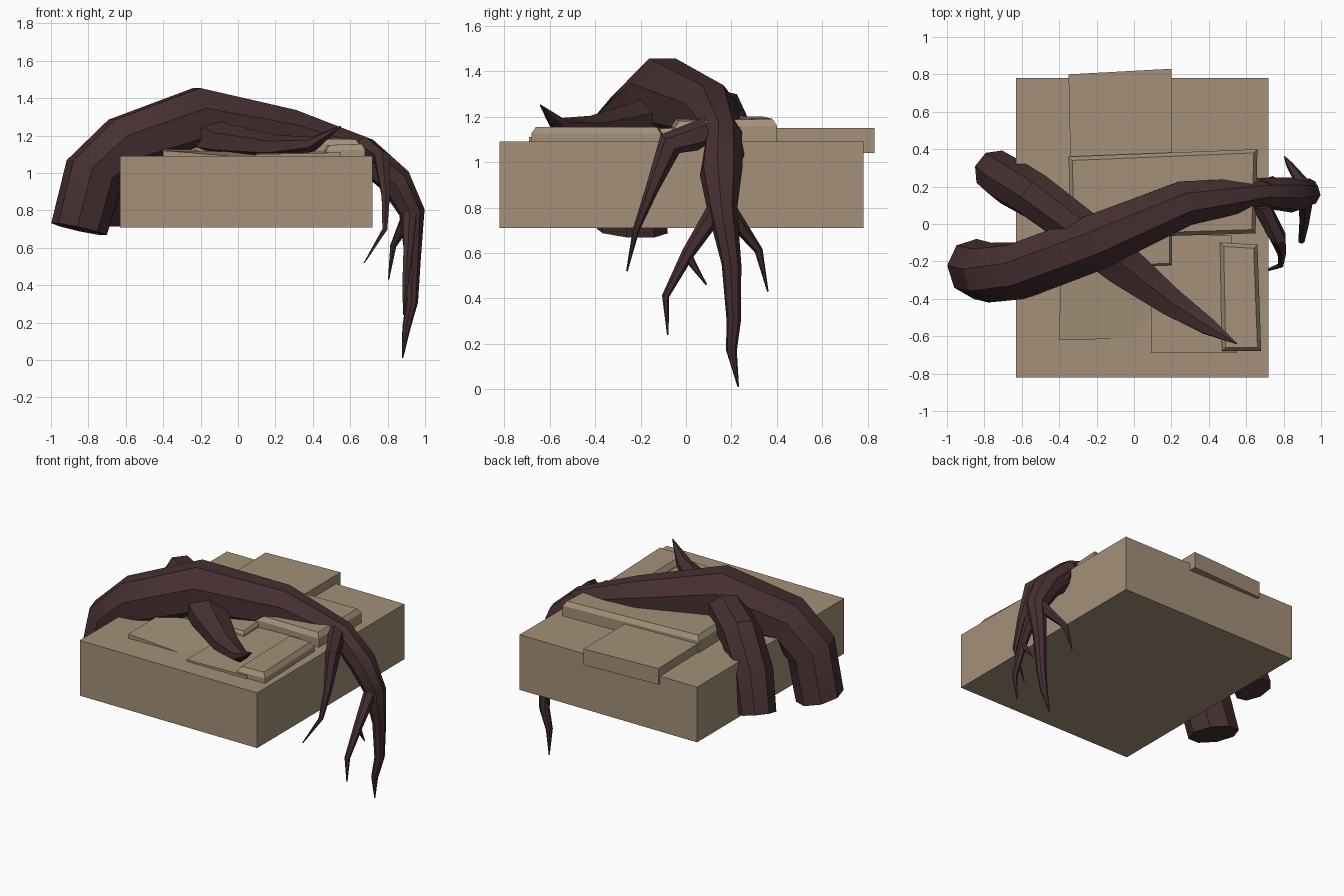
import bpy, math
from mathutils import Vector

cube = bpy.data.objects.get("Cube")
if cube:
    bpy.data.objects.remove(cube, do_unlink=True)


def material(name, rgb):
    mat = bpy.data.materials.new(name)
    mat.use_nodes = True
    mat.diffuse_color = (*rgb, 1)
    mat.node_tree.nodes["Principled BSDF"].inputs["Base Color"].default_value = (*rgb, 1)
    return mat


STONE = material("sandy stone", (0.37, 0.28, 0.19))
BARK = material("dark bark", (0.062, 0.029, 0.031))


def add_mesh(name, verts, faces, mat):
    mesh = bpy.data.meshes.new(name)
    mesh.from_pydata(verts, [], faces)
    mesh.materials.append(mat)
    obj = bpy.data.objects.new(name, mesh)
    bpy.context.collection.objects.link(obj)
    # consistent outward normals
    bpy.ops.object.select_all(action='DESELECT')
    obj.select_set(True)
    bpy.context.view_layer.objects.active = obj
    bpy.ops.object.mode_set(mode='EDIT')
    bpy.ops.mesh.select_all(action='SELECT')
    bpy.ops.mesh.normals_make_consistent(inside=False)
    bpy.ops.object.mode_set(mode='OBJECT')
    return obj


def loft(name, rings, mat):
    """Skin equal-sized rings and close both ends."""
    n = len(rings[0])
    verts = [v for ring in rings for v in ring]
    faces = [(r * n + i, r * n + (i + 1) % n, (r + 1) * n + (i + 1) % n, (r + 1) * n + i)
             for r in range(len(rings) - 1) for i in range(n)]
    faces += [tuple(range(n)), tuple(range(len(verts) - n, len(verts)))]
    return add_mesh(name, verts, faces, mat)


def slab(name, corners, bottom, chamfer=0.0):
    """Four-cornered slab; each corner is x, y and top height."""
    mid = sum((Vector(c) for c in corners), Vector()) / 4
    low = [Vector((x, y, bottom)) for x, y, z in corners]
    rings = [low]
    if chamfer:
        rings.append([Vector((x, y, z - chamfer * 1.5)) for x, y, z in corners])
    top = []
    for c in corners:
        v = Vector(c)
        v.x -= math.copysign(chamfer, v.x - mid.x)
        v.y -= math.copysign(chamfer, v.y - mid.y)
        top.append(v)
    rings.append(top)
    return loft(name, rings, STONE)


def root(name, side, points, sides=6):
    """Tapering root; each point is x, y, z, half width along side, half depth."""
    path = [Vector(p[:3]) for p in points]
    side = Vector(side).normalized()
    rings = []
    for i, p in enumerate(points):
        tangent = path[min(i + 1, len(path) - 1)] - path[max(i - 1, 0)]
        up = tangent.cross(side).normalized()
        ring = []
        for k in range(sides):
            a = math.tau * (k + 0.5) / sides
            grow = 1 / math.cos(math.pi / sides)
            ring.append(path[i] + side * p[3] * grow * math.cos(a) + up * p[4] * grow * math.sin(a))
        rings.append(ring)
    obj = loft(name, rings, BARK)
    bpy.ops.object.shade_smooth_by_angle(angle=math.radians(30))
    return obj


# Stone block and the broken slabs on top
slab("stone_block", [(-.63, -.82, 1.09), (.72, -.82, 1.09), (.72, .78, 1.09), (-.63, .78, 1.09)], .71)
slab("back_slab", [(-.34, .34, 1.15), (.2, .36, 1.15), (.2, .83, 1.15), (-.35, .8, 1.15)], 1.04)
slab("middle_slab", [(-.34, -.08, 1.2), (.65, -.05, 1.18), (.66, .4, 1.19), (-.35, .36, 1.2)], 1.06, .02)
slab("inner_slab", [(-.35, -.24, 1.15), (.2, -.22, 1.14), (.2, -.04, 1.15), (-.35, -.04, 1.15)], 1.06, .01)
slab("front_slab", [(-.4, -.62, 1.12), (.1, -.61, 1.08), (.16, -.15, 1.11), (-.39, -.15, 1.13)], 1.05)
slab("side_slab", [(.09, -.69, 1.1), (.55, -.69, 1.11), (.52, -.06, 1.12), (.1, -.06, 1.11)], 1.05)
slab("corner_slab", [(.47, -.68, 1.15), (.68, -.68, 1.155), (.66, -.11, 1.155), (.46, -.1, 1.15)], 1.05, .02)

# Main root arching across the block and hanging down on the left
root("main_root", (-.3, .95, 0), [
    (-.85, -.24, .7, .15, .14), (-.77, -.26, 1.0, .15, .15), (-.61, -.25, 1.14, .15, .16),
    (-.21, -.1, 1.27, .15, .185), (.27, .11, 1.2, .12, .14), (.68, .165, 1.1, .08, .085),
    (.84, .155, .96, .09, .08), (.93, .16, .79, .06, .065), (.935, .2, .55, .04, .04),
    (.93, .21, .31, .03, .03), (.9, .2, .17, .022, .02), (.88, .23, .01, .003, .003)], 8)

# Second leg going down behind
root("back_leg_root", (.62, .78, 0), [
    (-.74, .28, .75, .11, .11), (-.67, .23, 1.0, .12, .12), (-.53, .15, 1.17, .12, .14),
    (-.22, -.08, 1.24, .11, .12)], 8)

# Horn-shaped root lying across the front slabs
root("front_root", (.62, .78, 0), [
    (-.24, -.06, 1.22, .13, .11), (-.06, -.22, 1.17, .11, .08), (.2, -.42, 1.14, .075, .055),
    (.4, -.55, 1.155, .045, .035), (.55, -.64, 1.25, .003, .003)])

# Thin rootlets hanging over the left edge
root("outer_rootlet", (1, 0, 0), [
    (.92, .16, .83, .04, .04), (.91, .01, .6, .025, .025),
    (.895, -.09, .41, .016, .014), (.885, -.08, .24, .003, .003)])
root("forked_rootlet", (1, 0, 0), [
    (.91, 0, .6, .02, .02), (.905, .03, .55, .014, .014), (.9, .09, .46, .003, .003)])
root("back_rootlet", (1, 0, 0), [
    (.92, .19, .78, .04, .035), (.83, .32, .61, .016, .016), (.805, .36, .43, .003, .003)])
root("front_rootlet", (1, 0, 0), [
    (.68, .1, 1.13, .05, .06), (.77, -.07, 1.08, .04, .05), (.79, -.15, .88, .022, .025),
    (.785, -.22, .7, .013, .013), (.675, -.26, .52, .003, .003)])
root("root_knob", (1, 0, 0), [
    (.68, .18, 1.14, .06, .05), (.74, .21, 1.03, .05, .04), (.82, .18, .9, .01, .01)])
